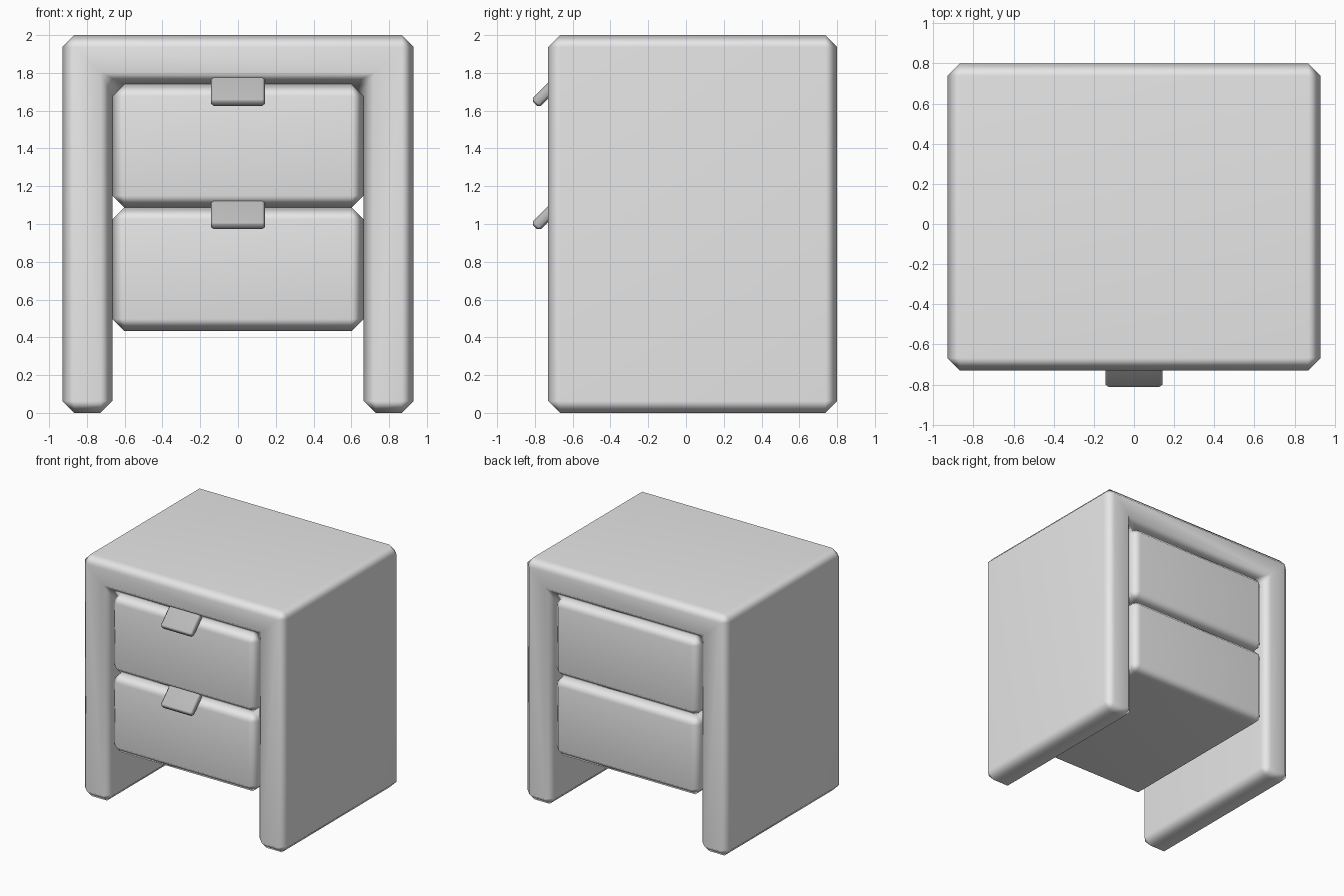
import bpy, bmesh, math
from mathutils import Matrix, Vector

if "Cube" in bpy.data.objects:
    bpy.data.objects.remove(bpy.data.objects["Cube"])

FRONT, BACK = -0.73, 0.80


def material(name, value):
    m = bpy.data.materials.new(name)
    m.diffuse_color = (value, value, value, 1)
    m.use_nodes = True
    m.node_tree.nodes["Principled BSDF"].inputs["Base Color"].default_value = m.diffuse_color
    return m


light_grey = material("light grey", 0.8)
mid_grey = material("mid grey", 0.5)


def finish(name, bm, mat, bevel):
    """Turn a bmesh into a smooth object with single-step chamfered edges."""
    bmesh.ops.recalc_face_normals(bm, faces=bm.faces)
    for f in bm.faces:
        f.smooth = True
    mesh = bpy.data.meshes.new(name)
    bm.to_mesh(mesh)
    bm.free()
    mesh.materials.append(mat)
    ob = bpy.data.objects.new(name, mesh)
    bpy.context.collection.objects.link(ob)
    b = ob.modifiers.new("chamfer", 'BEVEL')
    b.width = bevel
    b.segments = 1
    b.limit_method = 'ANGLE'
    b.angle_limit = math.radians(30)
    w = ob.modifiers.new("soft corners", 'WEIGHTED_NORMAL')
    w.weight = 50
    return ob


def box(name, size, matrix, mat, bevel):
    bm = bmesh.new()
    bmesh.ops.create_cube(bm, size=1, matrix=matrix @ Matrix.Diagonal((*size, 1)))
    return finish(name, bm, mat, bevel)


# Arch-shaped frame: two side panels and the top in one piece
profile = [(-0.93, 0), (-0.665, 0), (-0.665, 1.74), (0.665, 1.74),
           (0.665, 0), (0.93, 0), (0.93, 2), (-0.93, 2)]
bm = bmesh.new()
face = bm.faces.new([bm.verts.new((x, FRONT, z)) for x, z in profile])
ext = bmesh.ops.extrude_face_region(bm, geom=[face], use_keep_orig=True)
bmesh.ops.translate(bm, vec=(0, BACK - FRONT, 0),
                    verts=[v for v in ext["geom"] if isinstance(v, bmesh.types.BMVert)])
finish("frame", bm, light_grey, 0.063)

# Two drawers running the full depth, each with a slanted pull tab
for label, top in (("upper", 1.74), ("lower", 1.087)):
    height = 0.653
    centre = Vector((0, (FRONT + BACK) / 2, top - height / 2))
    box(label + "_drawer", (1.33, BACK - FRONT, height),
        Matrix.Translation(centre), light_grey, 0.063)

    length = 0.2
    tip = Vector((0, -0.80, top - 0.104))
    middle = tip + Vector((0, 1, 1)).normalized() * length / 2
    box(label + "_handle", (0.285, length, 0.06),
        Matrix.Translation(middle) @ Matrix.Rotation(math.radians(45), 4, 'X'),
        mid_grey, 0.015)
